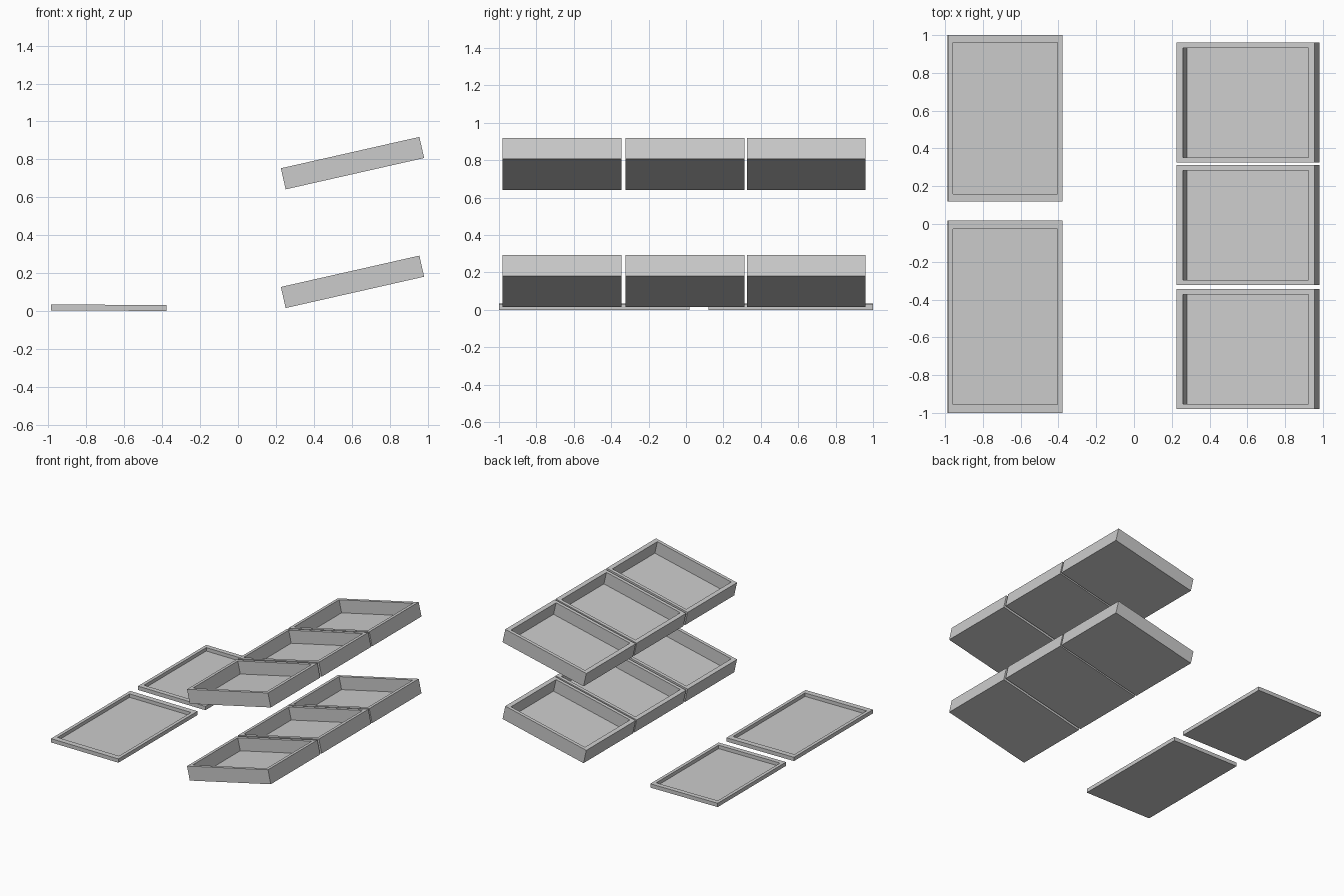
import bpy, bmesh
from math import radians

if "Cube" in bpy.data.objects:
    bpy.data.objects.remove(bpy.data.objects["Cube"])


def open_tray(name, center, size, tilt, wall=0.0625, depth=0.9):
    """Unit box with a recessed top, scaled so walls follow its proportions."""
    bm = bmesh.new()
    bmesh.ops.create_cube(bm, size=1)
    top = max(bm.faces, key=lambda f: f.calc_center_median().z)
    bmesh.ops.inset_region(bm, faces=[top], thickness=wall)
    ext = bmesh.ops.extrude_discrete_faces(bm, faces=[top])["faces"]
    bmesh.ops.translate(bm, verts=ext[0].verts, vec=(0, 0, -depth))
    bm.normal_update()
    mesh = bpy.data.meshes.new(name)
    bm.to_mesh(mesh)
    bm.free()
    obj = bpy.data.objects.new(name, mesh)
    obj.location = center
    obj.scale = size
    obj.rotation_euler = (0, radians(-tilt), 0)
    bpy.context.collection.objects.link(obj)
    return obj


# two rows of three tilted bins
for level, z in (("lower", 0.154), ("upper", 0.78)):
    for i, y in enumerate((-0.662, -0.006, 0.643)):
        open_tray(f"{level}_bin_{i + 1}", (0.604, y, z),
                  (0.749, 0.636, 0.114), 12.75)

# two shallow floor trays, very slightly raised on the outer side
for name, y0, y1 in (("front_tray", -1.0, 0.018), ("back_tray", 0.12, 1.0)):
    open_tray(name, (-0.682, (y0 + y1) / 2, 0.0175),
              (0.608, y1 - y0, 0.031), -0.3)
